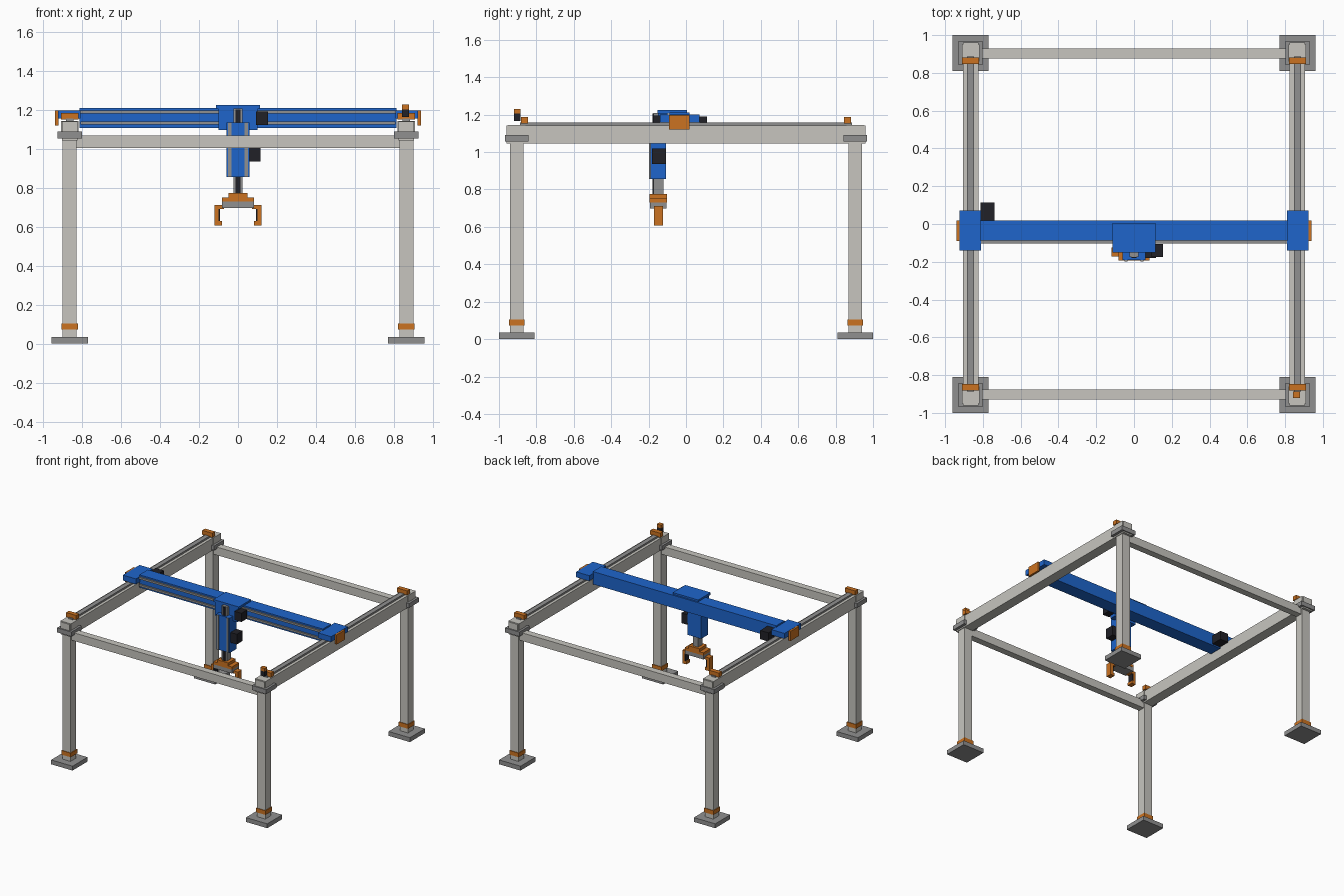
import bpy

if "Cube" in bpy.data.objects:
    bpy.data.objects.remove(bpy.data.objects["Cube"], do_unlink=True)


def material(name, rgb):
    m = bpy.data.materials.new(name)
    m.use_nodes = True
    m.diffuse_color = (*rgb, 1)
    m.node_tree.nodes["Principled BSDF"].inputs["Base Color"].default_value = (*rgb, 1)
    return m


FRAME = material("light grey", (0.57, 0.56, 0.52))
STEEL = material("mid grey", (0.28, 0.28, 0.28))
BLUE = material("blue", (0.013, 0.13, 0.6))
ORANGE = material("orange", (0.6, 0.17, 0.015))
BLACK = material("black", (0.015, 0.015, 0.02))


def box(name, mat, x, y, z):
    """Box spanning the (low, high) pairs x, y and z."""
    bpy.ops.mesh.primitive_cube_add(size=1, location=[sum(r) / 2 for r in (x, y, z)])
    ob = bpy.context.object
    ob.name = name
    ob.scale = [abs(r[1] - r[0]) for r in (x, y, z)]
    bpy.ops.object.transform_apply(location=False, rotation=False, scale=True)
    ob.data.materials.append(mat)
    return ob


def around(centre, width):
    return (centre - width / 2, centre + width / 2)


LEG_X, LEG_Y = 0.865, 0.905
SIDES = ((-1, "right"), (1, "left"))

# Legs with feet, bands, collars, caps and rail end stops
for sx, side in SIDES:
    for sy, end in ((-1, "front"), (1, "back")):
        tag = f"{end}_{side}"

        def post(name, mat, width, z):
            box(f"{name}_{tag}", mat, around(sx * LEG_X, width), around(sy * LEG_Y, width), z)

        post("foot", STEEL, 0.19, (0, 0.035))
        post("leg", FRAME, 0.072, (0.035, 1.06))
        post("leg_band", ORANGE, 0.084, (0.072, 0.105))
        post("collar", STEEL, 0.128, (1.056, 1.092))
        post("cap", FRAME, 0.092, (1.092, 1.146))
        box(f"rail_stop_{tag}", ORANGE, around(sx * LEG_X, 0.09),
            around(sy * 0.864, 0.036), (1.152, 1.187))

# Long side beams with their rails
for sx, side in SIDES:
    box(f"side_beam_{side}", FRAME, around(sx * LEG_X, 0.082), (-0.96, 0.96), (1.045, 1.143))
    box(f"side_rail_{side}", STEEL, around(sx * LEG_X, 0.037), (-0.888, 0.888), (1.143, 1.157))

# Cross bars at front and back
for sy, end in ((-1, "front"), (1, "back")):
    box(f"cross_bar_{end}", FRAME, (-0.83, 0.83), around(sy * 0.903, 0.054), (1.005, 1.07))

# Limit sensor on the front left corner
box("sensor_body", BLACK, (0.842, 0.88), (-0.92, -0.886), (1.165, 1.205))
box("sensor_top", ORANGE, (0.842, 0.88), (-0.92, -0.886), (1.205, 1.23))

# Moving bridge: beam, rails, end carriages and end plates
box("bridge_beam", BLUE, (-0.815, 0.815), (-0.088, 0.019), (1.11, 1.212))
for name, z in (("upper", 1.192), ("lower", 1.134)):
    box(f"bridge_rail_{name}", STEEL, (-0.81, 0.81), (-0.102, -0.088), around(z, 0.016))
for sx, side in SIDES:
    box(f"end_carriage_{side}", BLUE, around(sx * 0.867, 0.116), (-0.14, 0.072), (1.157, 1.2))
    box(f"end_plate_{side}", ORANGE, around(sx * 0.932, 0.016), (-0.09, 0.018), (1.122, 1.199))
box("bridge_motor", BLACK, (-0.812, -0.738), (0.019, 0.113), (1.12, 1.19))

# Trolley on the bridge
box("trolley_top", BLUE, (-0.113, 0.113), (-0.152, 0.006), (1.207, 1.226))
box("trolley_front", BLUE, (-0.1, 0.1), (-0.15, -0.1), (1.1, 1.215))
box("trolley_motor", BLACK, (0.092, 0.153), (-0.176, -0.105), (1.125, 1.195))

# Vertical column, ram and lift motor
TOOL_Y = -0.148
box("column", BLUE, (-0.06, 0.06), (-0.191, -0.107), (0.857, 1.137))
for sx, side in SIDES:
    box(f"column_rail_{side}", STEEL, around(sx * 0.043, 0.017), (-0.198, -0.191), (0.857, 1.137))
box("ram", STEEL, (-0.023, 0.023), (-0.175, -0.12), (0.77, 1.21))
box("ram_strip", BLACK, (-0.012, 0.012), (-0.18, -0.175), (0.77, 1.205))
box("lift_motor", BLACK, (0.058, 0.116), (-0.181, -0.107), (0.937, 1.018))

# Gripper plates
box("gripper_flange", ORANGE, around(0, 0.096), around(TOOL_Y, 0.092), (0.75, 0.775))
box("gripper_plate", ORANGE, around(0, 0.164), around(TOOL_Y, 0.092), (0.73, 0.752))
box("gripper_body", STEEL, around(0, 0.164), around(TOOL_Y, 0.088), (0.698, 0.73))

# Gripper fingers with dark pads
for sx, side in SIDES:
    def finger(name, mat, x, z):
        box(f"finger_{name}_{side}", mat, (sx * x[0], sx * x[1]), around(TOOL_Y, 0.048), z)

    finger("arm", ORANGE, (0.072, 0.12), (0.692, 0.712))
    finger("shank", ORANGE, (0.1, 0.12), (0.607, 0.692))
    finger("tip", ORANGE, (0.083, 0.1), (0.607, 0.63))
    finger("pad", BLACK, (0.092, 0.1), (0.63, 0.692))
